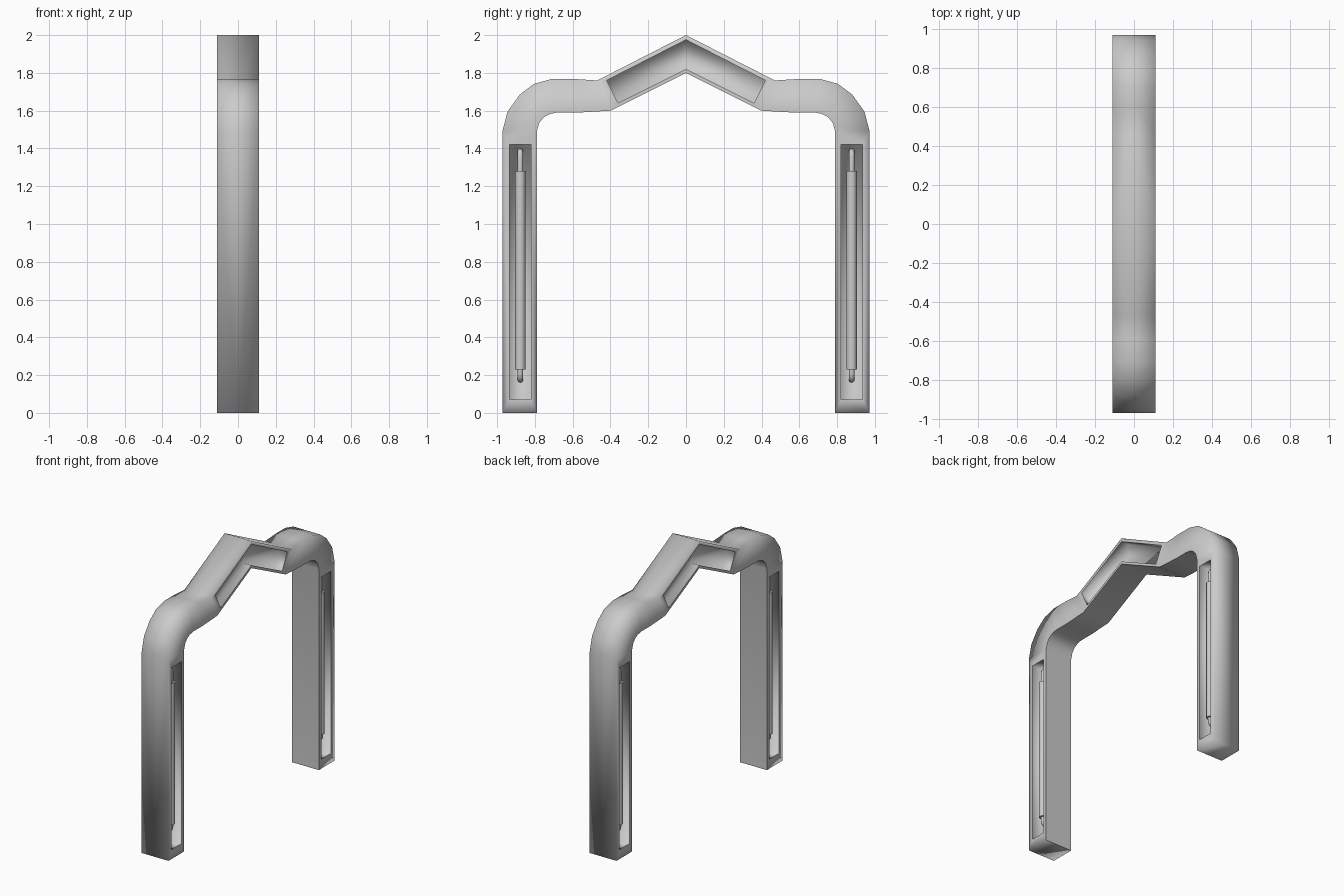
import bpy, bmesh, math

if "Cube" in bpy.data.objects:
    bpy.data.objects.remove(bpy.data.objects["Cube"])

W = 0.11                        # half thickness in x
FLOORS = {0: 0.03, 7: 0.05}     # x of the leg and gable recess floors
TUBE_X = 0.065

# (outer, inner) outline stations in y, z: foot -> elbow -> gable peak
STATIONS = [
    ((0.972, 0.00), (0.79, 0.00)), ((0.972, 1.49), (0.79, 1.49)),
    ((0.945, 1.595), (0.777, 1.535)), ((0.88, 1.685), (0.753, 1.565)),
    ((0.805, 1.742), (0.722, 1.582)), ((0.71, 1.768), (0.685, 1.590)),
    ((0.60, 1.768), (0.57, 1.590)), ((0.47, 1.76), (0.40, 1.60)),
    ((0.0, 2.0), (0.0, 1.80)),
]
# recess outlines by station index: outer start, inner start, inner end, outer end
RECESSES = {
    0: [(0.935, 0.07), (0.82, 0.07), (0.82, 1.42), (0.935, 1.42)],
    7: [(0.42, 1.76), (0.36, 1.64), (0.0, 1.82), (0.0, 1.975)],
}


def build_arch():
    bm = bmesh.new()

    def verts(points, x):
        return [bm.verts.new((x, y, z)) for y, z in points]

    out_mid, out_side = (verts([s[0] for s in STATIONS], x) for x in (0, W))
    in_mid, in_side = (verts([s[1] for s in STATIONS], x) for x in (0, W))

    # foot
    bm.faces.new((out_mid[0], out_side[0], in_side[0], in_mid[0]))
    bm.edges.get((in_mid[0], in_side[0])).smooth = False
    for i in range(len(STATIONS) - 1):
        j = i + 1
        bm.faces.new((out_mid[i], out_mid[j], out_side[j], out_side[i]))
        bm.faces.new((in_mid[i], in_side[i], in_side[j], in_mid[j]))
        bm.edges.get((in_side[i], in_side[j])).smooth = False   # crisp inner edge
        side = [out_side[i], in_side[i], in_side[j], out_side[j]]
        if i not in RECESSES:
            bm.faces.new(side)
            continue
        # frame, walls and floor of a recessed panel
        rim, base = verts(RECESSES[i], W), verts(RECESSES[i], FLOORS[i])
        bm.faces.new(base)
        for a in range(4):
            b = (a + 1) % 4
            if i == 7 and a == 2:      # gable recess runs on across the middle
                continue
            bm.faces.new((side[a], side[b], rim[b], rim[a]))
            bm.faces.new((rim[a], rim[b], base[b], base[a]))
            bm.edges.get((rim[a], rim[b])).smooth = False

    # mirror the quarter to all sides
    for axis in 'XY':
        bmesh.ops.mirror(bm, geom=bm.verts[:] + bm.edges[:] + bm.faces[:],
                         axis=axis, merge_dist=0.0005)
        bmesh.ops.remove_doubles(bm, verts=bm.verts[:], dist=0.0005)
    bmesh.ops.recalc_face_normals(bm, faces=bm.faces[:])
    for f in bm.faces:
        f.smooth = True
    me = bpy.data.meshes.new("arch_frame")
    bm.to_mesh(me)
    bm.free()
    bpy.context.collection.objects.link(bpy.data.objects.new("arch_frame", me))


def pin(name, sx, y, z_end, z_tube):
    # thin end that bends back into the recess floor
    d = 0.03 if z_tube > z_end else -0.03
    pts = [(FLOORS[0] - 0.005, z_end)]
    for k in range(5):
        t = math.radians(22.5 * k)
        pts.append((TUBE_X - 0.03 + 0.03 * math.sin(t), z_end + d * (1 - math.cos(t))))
    pts.append((TUBE_X, z_tube))
    cu = bpy.data.curves.new(name, 'CURVE')
    cu.dimensions = '3D'
    cu.bevel_depth = 0.015
    cu.bevel_resolution = 2
    sp = cu.splines.new('POLY')
    sp.points.add(len(pts) - 1)
    for p, (x, z) in zip(sp.points, pts):
        p.co = (sx * x, y, z, 1)
    bpy.context.collection.objects.link(bpy.data.objects.new(name, cu))


build_arch()

# light tubes with bent ends, in every leg recess
for sx in (-1, 1):
    for y in (-0.877, 0.877):
        bpy.ops.mesh.primitive_cylinder_add(vertices=16, radius=0.027, depth=1.05,
                                            location=(sx * TUBE_X, y, 0.755))
        bpy.context.object.name = "light_tube"
        bpy.ops.object.shade_smooth_by_angle(angle=math.radians(40))
        pin("tube_lower_end", sx, y, 0.175, 0.24)
        pin("tube_upper_end", sx, y, 1.385, 1.27)
